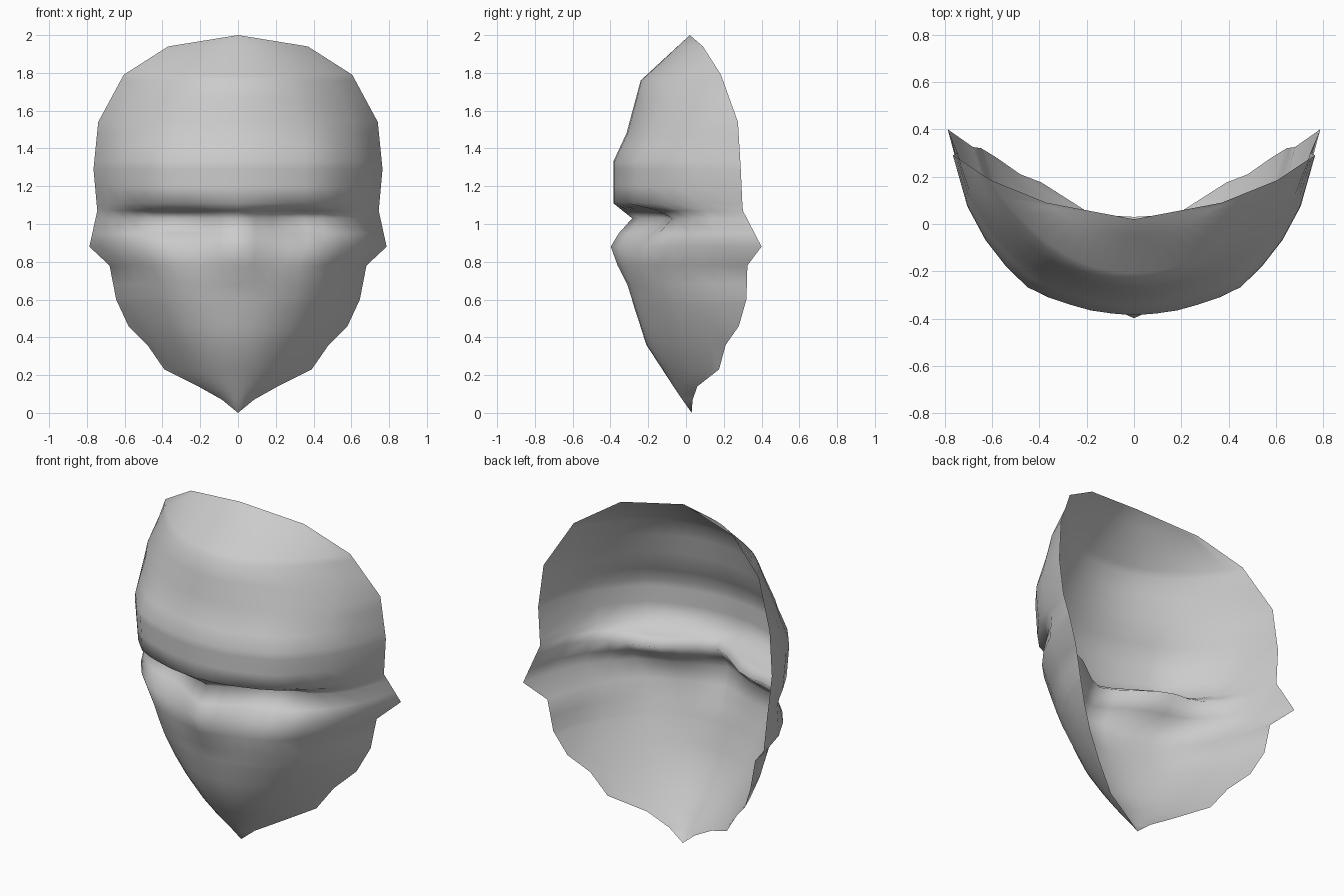
import bpy, bmesh, math

if "Cube" in bpy.data.objects:
    bpy.data.objects.remove(bpy.data.objects["Cube"])

# Rim of the mask: z, half width, depth
RIM = [(2.0, 0, .02), (1.94, .37, .09), (1.79, .605, .185), (1.54, .74, .275),
       (1.29, .765, .29), (1.07, .745, .30), (.88, .787, .40), (.78, .68, .325),
       (.6, .645, .32), (.46, .58, .28), (.36, .48, .21), (.23, .39, .175),
       (.14, .21, .06), (.07, .085, .035), (0, 0, .03)]
# Centre line without the nose: z, depth
CENTRE = [(2.0, .02), (1.76, -.24), (1.48, -.315), (1.33, -.385), (1.11, -.385),
          (1.03, -.26), (.88, -.33), (.78, -.325), (.58, -.28), (.36, -.21),
          (.1, -.04), (0, .03)]
# Wrap of a level from the centre (0) to the rim (1)
WRAP = [(0, 0), (.12, .01), (.24, .03), (.35, .065), (.47, .11), (.59, .176),
        (.71, .31), (.82, .47), (.92, .68), (1, 1)]


def lerp(table, t, col=1):
    table = sorted(table)
    for a, b in zip(table, table[1:]):
        if t <= b[0]:
            f = (t - a[0]) / (b[0] - a[0])
            return a[col] + (b[col] - a[col]) * f
    return table[-1][col]


def bump(x, z, cx, cz, sx, sz):
    return math.exp(-((x - cx) / sx) ** 2 - ((z - cz) / sz) ** 2)


def depth(u, x, z):
    # brow and cheeks wrap squarely, crown and chin more roundly
    square = max(0, 1 - max(0, abs(z - 1.05) - .3) / .5)
    g = square * lerp(WRAP, u) + (1 - square) * u ** 2.1
    yc, ye = lerp(CENTRE, z), lerp(RIM, z, 2)
    y = yc + (ye - yc) * g
    if z < 1.1:                                       # eye sockets and nose
        y += .12 * bump(x, z, .33, 1.03, .2, .09)
        y -= .07 * bump(x, z, 0, .90, .11, .15)
    return y


levels = sorted({r[0] for r in RIM} | {c[0] for c in CENTRE} | {1.66, 1.41, 1.2, .95, .68},
                reverse=True)
cols = [-w[0] for w in WRAP[:0:-1]] + [w[0] for w in WRAP]

# Mask shell
bm = bmesh.new()
grid = []
for z in levels:
    w = lerp(RIM, z)
    grid.append([bm.verts.new((u * w, depth(abs(u), abs(u) * w, z), z)) for u in cols])
for top, low in zip(grid, grid[1:]):
    for j in range(len(cols) - 1):
        bm.faces.new((top[j], low[j], low[j + 1], top[j + 1]))
bmesh.ops.remove_doubles(bm, verts=bm.verts, dist=1e-5)
for f in bm.faces:
    f.smooth = True
mesh = bpy.data.meshes.new("mask_shell")
bm.to_mesh(mesh)
bm.free()
bpy.context.collection.objects.link(bpy.data.objects.new("mask_shell", mesh))
